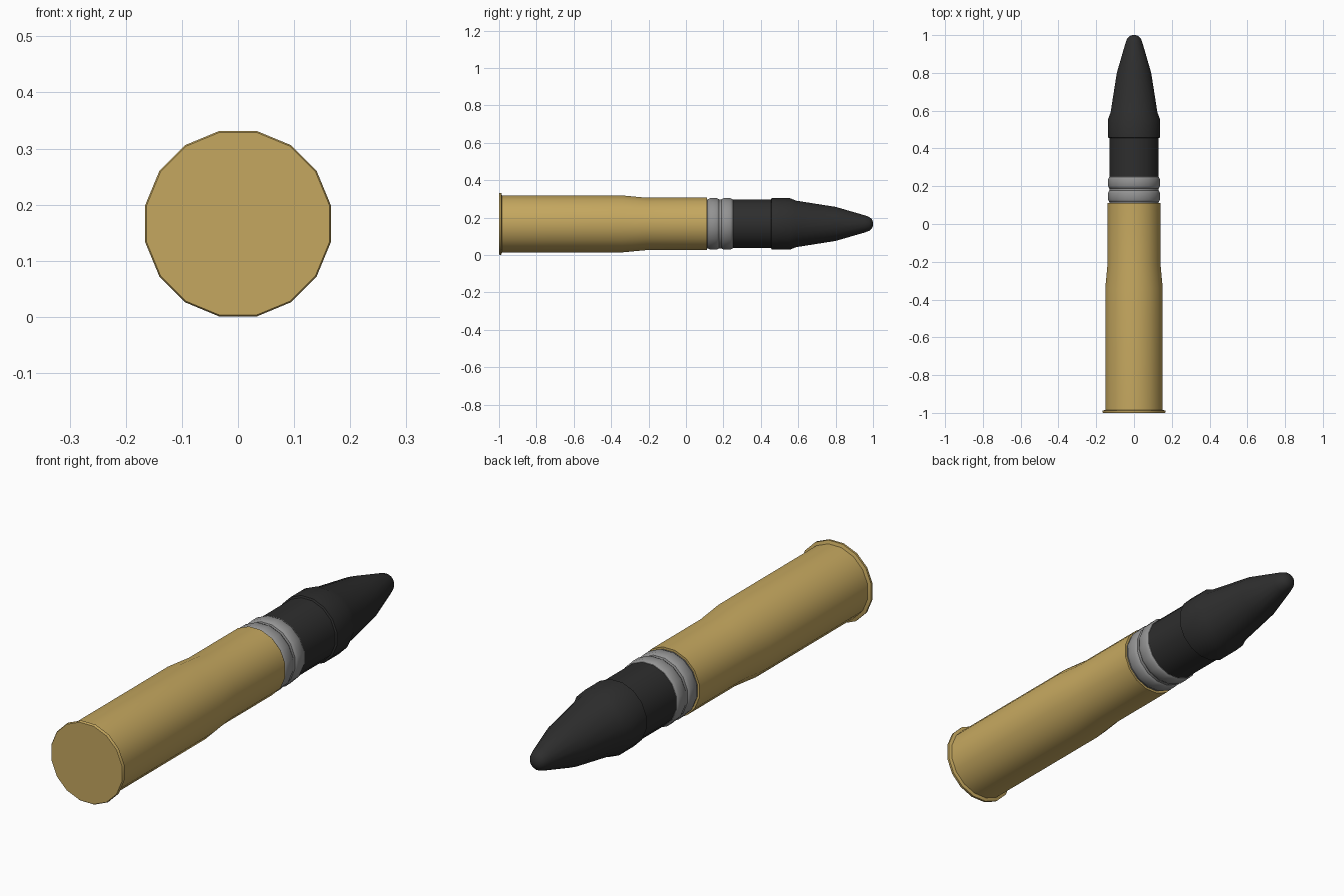
import bpy, bmesh, math

if "Cube" in bpy.data.objects:
    bpy.data.objects.remove(bpy.data.objects["Cube"])

SIDES = 16
CZ = 0.166                                  # height of the long axis
K = 1 / math.cos(math.pi / SIDES)           # silhouette radius -> corner radius


def material(name, rgb):
    m = bpy.data.materials.new(name)
    m.diffuse_color = (*rgb, 1)
    m.use_nodes = True
    m.node_tree.nodes["Principled BSDF"].inputs["Base Color"].default_value = m.diffuse_color
    return m


def lathe(name, profile, mat, cap_start=False, cap_end=False, angle=50):
    """Spin (y, radius) points around the long axis, flat side on top."""
    bm = bmesh.new()
    rings = []
    for y, r in profile:
        ring = []
        for i in range(SIDES):
            a = 2 * math.pi * (i + 0.5) / SIDES
            ring.append(bm.verts.new((r * K * math.cos(a), y, CZ + r * K * math.sin(a))))
        rings.append(ring)
    for a, b in zip(rings, rings[1:]):
        for i in range(SIDES):
            j = (i + 1) % SIDES
            bm.faces.new((a[i], b[i], b[j], a[j]))
    if cap_start:
        bm.faces.new(rings[0])
    if cap_end:
        bm.faces.new(rings[-1][::-1])
    me = bpy.data.meshes.new(name)
    bm.to_mesh(me)
    bm.free()
    me.materials.append(mat)
    ob = bpy.data.objects.new(name, me)
    bpy.context.collection.objects.link(ob)
    bpy.ops.object.select_all(action='DESELECT')
    ob.select_set(True)
    bpy.context.view_layer.objects.active = ob
    bpy.ops.object.shade_smooth_by_angle(angle=math.radians(angle))
    return ob


brass = material("brass", (0.56, 0.39, 0.115))
steel = material("band_grey", (0.29, 0.29, 0.29))
black = material("dark_paint", (0.027, 0.027, 0.027))

# Brass case: rim, body, shoulder, neck and the lip at the mouth
lathe("case", [(-1.0, 0.163), (-0.997, 0.1655), (-0.988, 0.1655), (-0.984, 0.152),
               (-0.34, 0.152), (-0.21, 0.140), (0.112, 0.140), (0.112, 0.128)],
      brass, cap_start=True)

# Two rounded driving bands
for name, y in (("rear_band", 0.114), ("front_band", 0.187)):
    lathe(name, [(y, 0.126), (y + 0.002, 0.131), (y + 0.015, 0.1375), (y + 0.050, 0.1375),
                 (y + 0.063, 0.131), (y + 0.065, 0.126)], steel)

# Grey sleeve visible in the groove between the bands
lathe("band_sleeve", [(0.112, 0.131), (0.252, 0.131), (0.252, 0.128)], steel)

# Dark shell body, raised ring, ogive and blunt tip
lathe("shell", [(0.10, 0.130), (0.455, 0.130), (0.458, 0.1375), (0.555, 0.1375),
                (0.59, 0.124), (0.80, 0.091), (0.955, 0.046), (0.980, 0.037),
                (0.993, 0.026), (1.0, 0.010)], black, cap_end=True)
